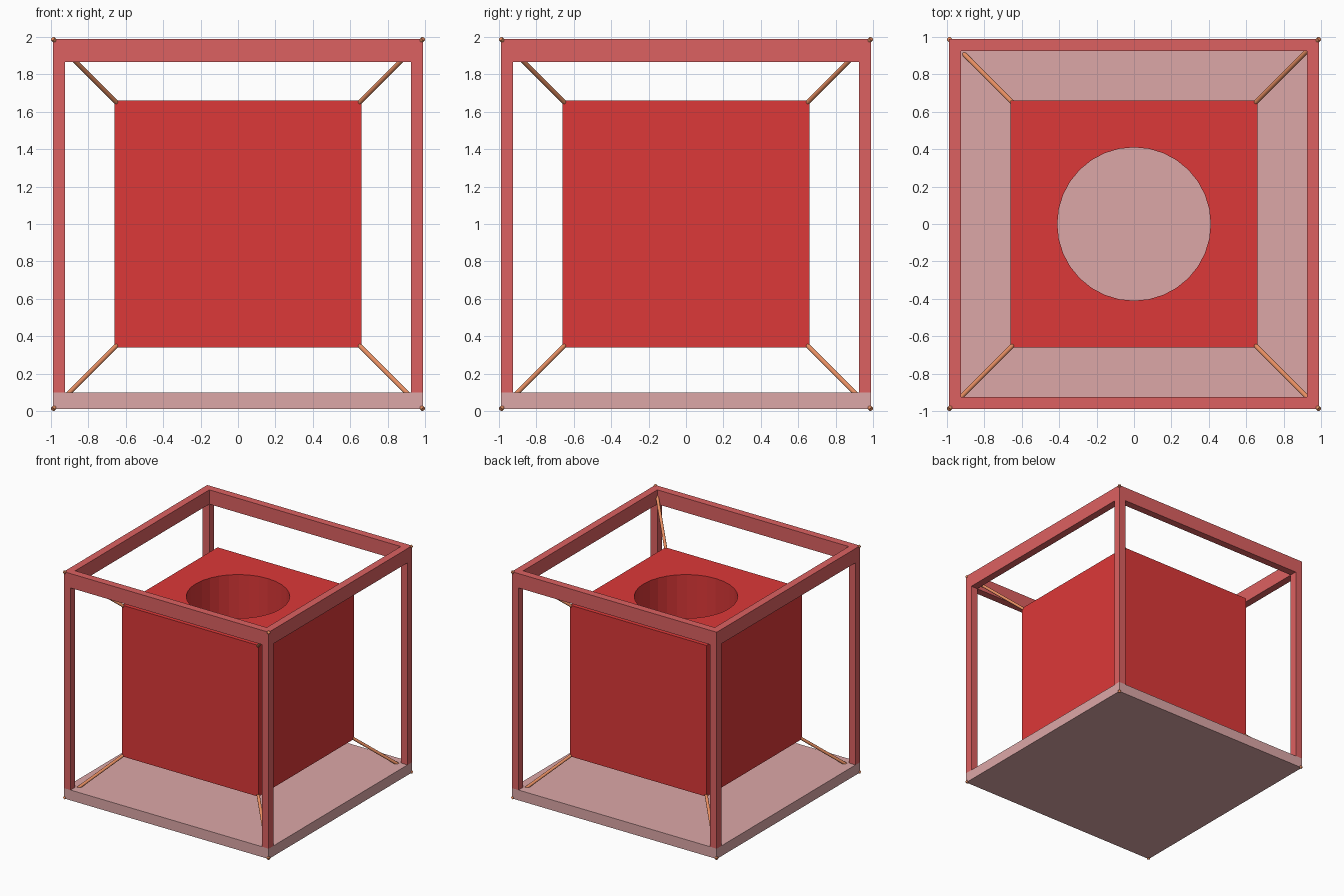
import bpy, bmesh
from math import radians
from mathutils import Vector
from itertools import product

if "Cube" in bpy.data.objects:
    bpy.data.objects.remove(bpy.data.objects["Cube"])


def material(name, rgb):
    m = bpy.data.materials.new(name)
    m.diffuse_color = (*rgb, 1)
    m.use_nodes = True
    m.node_tree.nodes["Principled BSDF"].inputs["Base Color"].default_value = m.diffuse_color
    return m


RED = material("deep_red", (0.72, 0.04, 0.04))
ROSE = material("rose", (0.72, 0.12, 0.12))
PINK = material("pale_pink", (0.72, 0.39, 0.39))
ORANGE = material("orange", (0.80, 0.27, 0.12))


def box(name, lo, hi, mat=None):
    lo, hi = Vector(lo), Vector(hi)
    bpy.ops.mesh.primitive_cube_add(size=1, location=(lo + hi) / 2)
    ob = bpy.context.object
    ob.name = name
    ob.scale = hi - lo
    bpy.ops.object.transform_apply(location=False, rotation=False, scale=True)
    if mat:
        ob.data.materials.append(mat)
    return ob


def cut(target, cutter):
    cutter.hide_render = True
    cutter.hide_set(True)
    mod = target.modifiers.new("cut", 'BOOLEAN')
    mod.operation, mod.solver, mod.object = 'DIFFERENCE', 'EXACT', cutter


H = 0.99       # half size of the outer cage
W = 0.925      # half width of its openings
C = 0.66       # half size of the inner block

# Base plate
box("base_plate", (-H, -H, 0.01), (H, H, 0.10), PINK)

# Open cage: four posts with a ring on top
cage = box("cage_frame", (-H, -H, 0.10), (H, H, 1.99), ROSE)
cut(cage, box("shaft_cutter", (-W, -W, -0.2), (W, W, 2.3)))
cut(cage, box("front_window_cutter", (-W, -1.3, -0.2), (W, 1.3, 1.865)))
cut(cage, box("side_window_cutter", (-1.3, -W, -0.2), (1.3, W, 1.865)))

# Suspended block with a round through-hole
block = box("inner_block", (-C, -C, 1 - C), (C, C, 1 + C), RED)
bpy.ops.mesh.primitive_cylinder_add(vertices=32, radius=0.41, depth=2, location=(0, 0, 1))
hole = bpy.context.object
hole.name = "hole_cutter"
cut(block, hole)

# Diagonal tie rods from block corners to cage corners (one top corner has none)
for sx, sy, sz in product((-1, 1), repeat=3):
    if (sx, sy, sz) == (-1, 1, 1):
        continue
    d = Vector((sx, sy, sz))
    a, b = d * (C - 0.01), d * H
    bpy.ops.mesh.primitive_cylinder_add(
        vertices=16, radius=0.0125, depth=(b - a).length,
        location=(a + b) / 2 + Vector((0, 0, 1)),
        rotation=d.to_track_quat('Z', 'Y').to_euler())
    rod = bpy.context.object
    rod.name = "tie_rod"
    rod.data.materials.append(ORANGE)
    bpy.ops.object.shade_smooth_by_angle(angle=radians(35))
